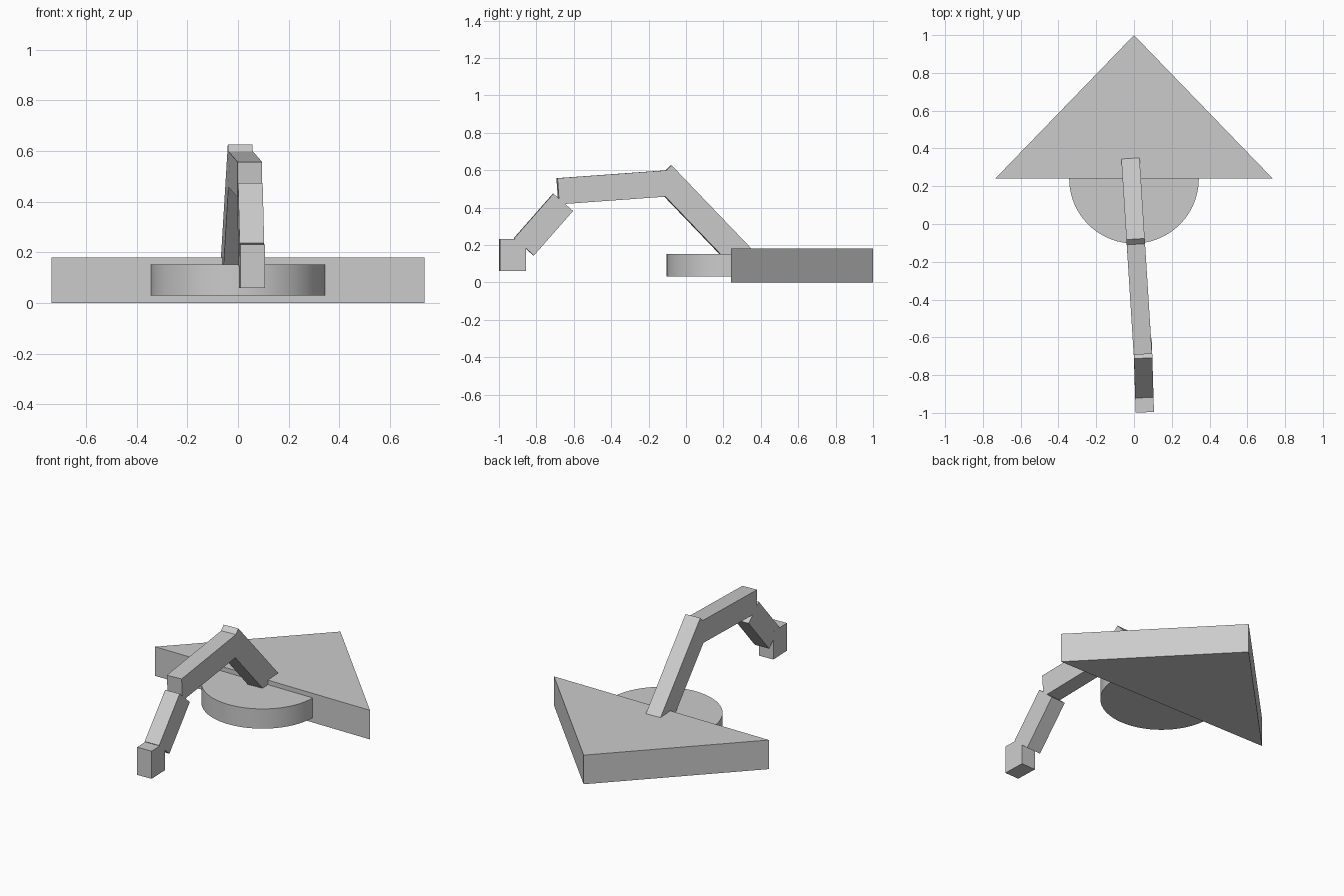
import bpy, bmesh, math
from mathutils import Vector

if "Cube" in bpy.data.objects:
    bpy.data.objects.remove(bpy.data.objects["Cube"])

grey = bpy.data.materials.new("mid_grey")
grey.diffuse_color = (0.6, 0.6, 0.6, 1)
grey.use_nodes = True
grey.node_tree.nodes["Principled BSDF"].inputs["Base Color"].default_value = grey.diffuse_color


def finish(name, bm):
    bmesh.ops.recalc_face_normals(bm, faces=bm.faces)
    mesh = bpy.data.meshes.new(name)
    bm.to_mesh(mesh)
    bm.free()
    mesh.materials.append(grey)
    obj = bpy.data.objects.new(name, mesh)
    bpy.context.collection.objects.link(obj)
    return obj


def prism(name, outline, z0, z1):
    """Extrude a flat outline upwards from z0 to z1."""
    bm = bmesh.new()
    face = bm.faces.new([bm.verts.new((x, y, z0)) for x, y in outline])
    ext = bmesh.ops.extrude_face_region(bm, geom=[face])
    top = [v for v in ext["geom"] if isinstance(v, bmesh.types.BMVert)]
    bmesh.ops.translate(bm, verts=top, vec=(0, 0, z1 - z0))
    return finish(name, bm)


def bar(name, start, end, yaw, width=0.097, thick=0.14):
    """Square-ended bar between two points, turned by yaw about z."""
    a, b = Vector(start), Vector(end)
    side = Vector((math.cos(yaw), math.sin(yaw), 0))
    up = side.cross(b - a).normalized()
    bm = bmesh.new()
    bmesh.ops.create_cube(bm, size=1)
    for v in bm.verts:
        x, y, z = v.co
        v.co = a.lerp(b, y + 0.5) + side * x * width + up * z * thick
    return finish(name, bm)


# Triangular base plate
prism("triangular_base", [(-0.735, 0.24), (0.735, 0.24), (0, 1)], 0, 0.18)

# Round turntable, half sunk into the plate
n = 96
disc = prism("turntable", [(0.343 * math.cos(2 * math.pi * i / n),
                            0.24 + 0.343 * math.sin(2 * math.pi * i / n))
                           for i in range(n)], 0.03, 0.152)
bpy.context.view_layer.objects.active = disc
disc.select_set(True)
bpy.ops.object.shade_smooth_by_angle(angle=math.radians(30))

# Arm segments, from turntable to tip
bar("lower_arm", (-0.0165, 0.31, 0.118), (0.0114, -0.13, 0.577), math.radians(3.6))
bar("upper_arm", (0.008, -0.075, 0.531), (0.0465, -0.685, 0.487), math.radians(3.6))
bar("forearm", (0.047, -0.658, 0.428), (0.053, -0.867, 0.19), math.radians(2))
bar("hand", (0.055, -0.927, 0.231), (0.055, -0.927, 0.06), math.radians(2))
